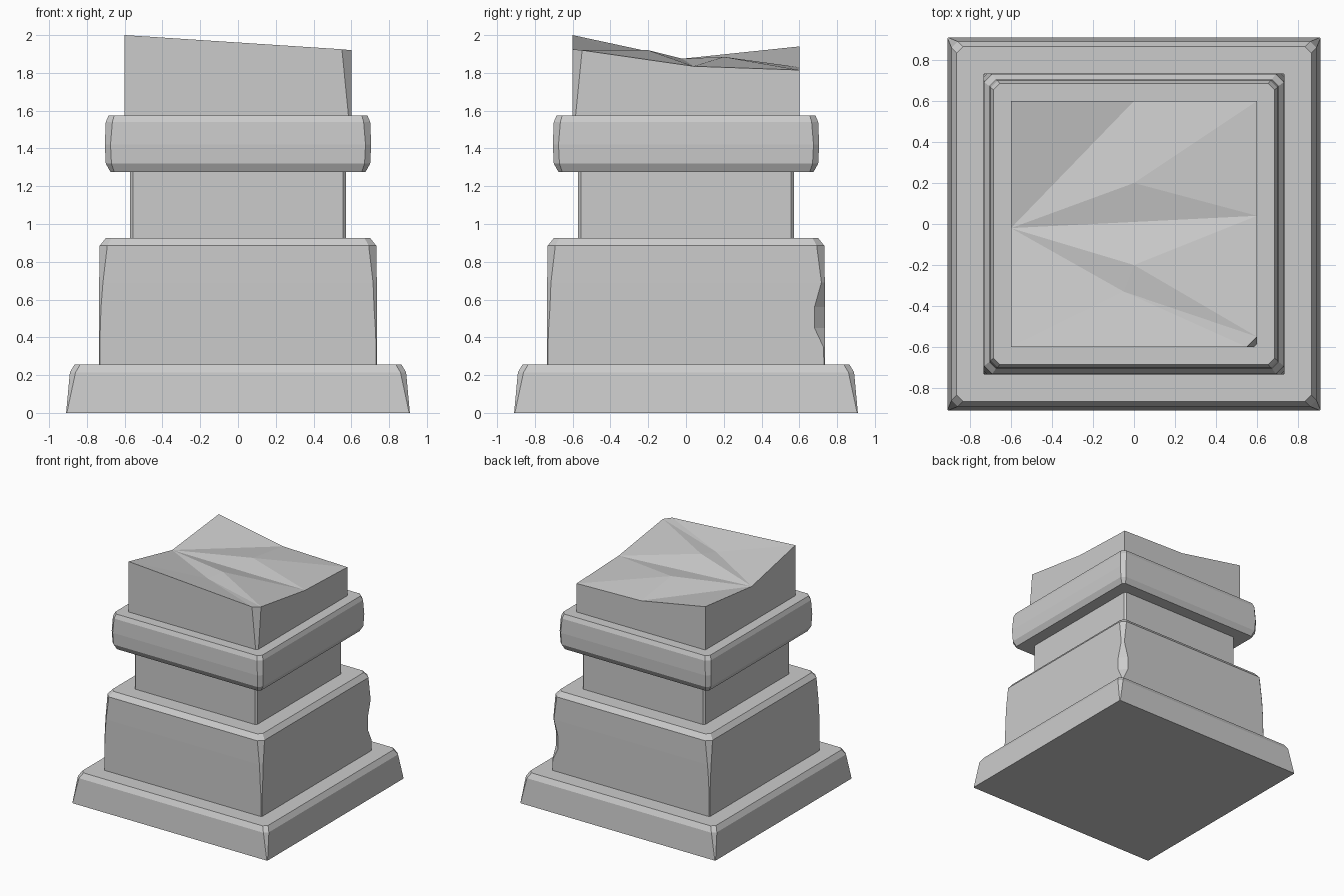
import bpy
import bmesh

cube = bpy.data.objects.get("Cube")
if cube:
    bpy.data.objects.remove(cube, do_unlink=True)

stone = bpy.data.materials.new("grey stone")
stone.use_nodes = True
stone.diffuse_color = (0.6, 0.6, 0.6, 1)
stone.node_tree.nodes["Principled BSDF"].inputs["Base Color"].default_value = (0.6, 0.6, 0.6, 1)

# Corner order: front right (+x), back right (+x), back left, front left
CORNERS = ((1, -1), (1, 1), (-1, 1), (-1, -1))


def ring(bm, half, z, cuts):
    """Square loop of eight vertices with a separate cut at each corner."""
    if not isinstance(cuts, tuple):
        cuts = (cuts,) * 4
    loop = []
    for i, ((sx, sy), c) in enumerate(zip(CORNERS, cuts)):
        pair = [(sx * (half - c), sy * half), (sx * half, sy * (half - c))]
        if i % 2:
            pair.reverse()
        loop += [bm.verts.new((x, y, z)) for x, y in pair]
    return loop


def bridge(bm, low, high):
    n = len(low)
    for i in range(n):
        j = (i + 1) % n
        bm.faces.new((low[i], low[j], high[j], high[i]))


def finish(bm, name):
    bmesh.ops.recalc_face_normals(bm, faces=bm.faces[:])
    mesh = bpy.data.meshes.new(name)
    bm.to_mesh(mesh)
    bm.free()
    mesh.materials.append(stone)
    bpy.context.collection.objects.link(bpy.data.objects.new(name, mesh))


def tier(name, profile):
    """Closed block lofted through (half width, height, corner cuts) rings."""
    bm = bmesh.new()
    loops = [ring(bm, *row) for row in profile]
    for low, high in zip(loops, loops[1:]):
        bridge(bm, low, high)
    bm.faces.new(loops[0][::-1])
    bm.faces.new(loops[-1])
    finish(bm, name)


# Stepped blocks, bottom to top
tier("base_slab", [(0.91, 0, 0.004), (0.89, 0.215, 0.03), (0.865, 0.257, 0.03)])
tier("main_block", [
    (0.735, 0.25, 0.004),
    (0.735, 0.35, (0.004, 0.008, 0.004, 0.004)),
    (0.735, 0.45, (0.008, 0.055, 0.006, 0.006)),
    (0.735, 0.56, (0.015, 0.055, 0.01, 0.01)),
    (0.735, 0.69, (0.02, 0.018, 0.02, 0.02)),
    (0.732, 0.885, 0.04),
    (0.70, 0.925, 0.03)])
tier("neck", [(0.572, 0.92, 0.015), (0.572, 1.28, 0.015)])
tier("collar", [(0.675, 1.275, 0.02), (0.70, 1.32, 0.03),
                (0.705, 1.42, 0.03), (0.70, 1.54, 0.035), (0.685, 1.575, 0.03)])

# Broken cap: walls rise to an uneven, faceted top
bm = bmesh.new()
outline = [(-0.6, -0.6, 2.0), (0.55, -0.6, 1.925), (0.6, -0.55, 1.92),
           (0.6, 0.04, 1.835), (0.6, 0.6, 1.815), (0, 0.6, 1.83),
           (-0.6, 0.6, 1.94), (-0.6, -0.02, 1.875)]
rim = [bm.verts.new(p) for p in outline]
foot = [bm.verts.new((x, y, 1.57)) for x, y, z in outline]
foot[1].co.x, foot[2].co.y = 0.585, -0.585
bridge(bm, foot, rim)
bm.faces.new(foot[::-1])
fl, fr_a, fr_b, right, br, back, bl, left = rim
hollow = bm.verts.new((-0.05, -0.33, 1.9))
front_ridge = bm.verts.new((0, -0.2, 1.92))
back_ridge = bm.verts.new((0, 0.2, 1.885))
for tri in ((fl, fr_a, hollow), (fl, hollow, left), (fr_a, fr_b, hollow),
            (hollow, fr_b, front_ridge), (hollow, front_ridge, left),
            (front_ridge, fr_b, right), (front_ridge, right, left),
            (left, right, back_ridge), (back_ridge, right, br),
            (back_ridge, br, back), (left, back_ridge, back), (left, back, bl)):
    bm.faces.new(tri)
finish(bm, "broken_cap")
